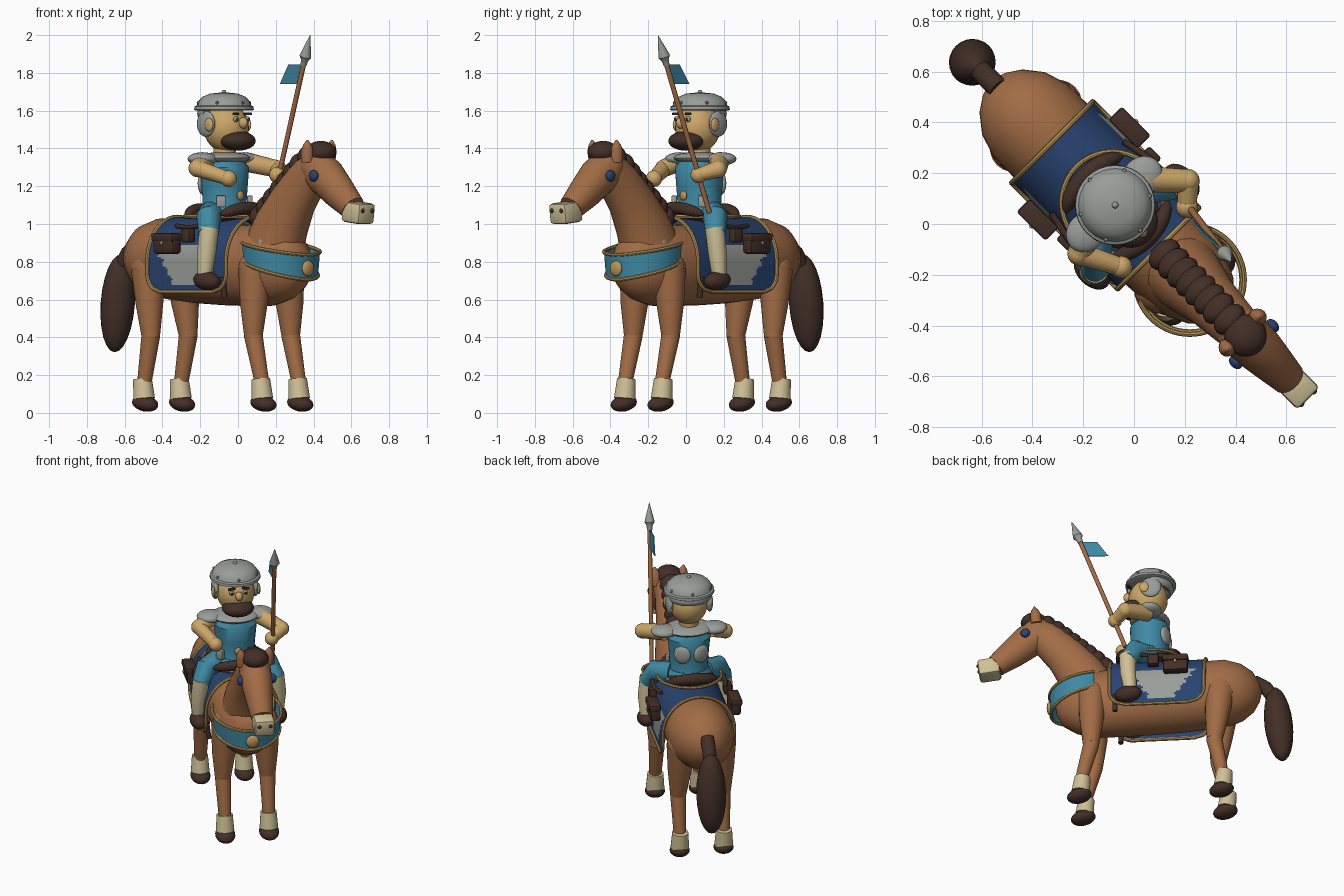
import bpy, bmesh, math
from mathutils import Vector, Matrix

if "Cube" in bpy.data.objects:
    bpy.data.objects.remove(bpy.data.objects["Cube"])

# Local frame while building: +x = where the horse heads, +y = its left side
COLORS = {
    "chestnut": (0.36, 0.15, 0.06), "dark_brown": (0.055, 0.028, 0.02),
    "teal": (0.05, 0.25, 0.37), "navy": (0.022, 0.055, 0.16),
    "steel": (0.32, 0.34, 0.32), "skin": (0.60, 0.38, 0.14),
    "cream": (0.62, 0.53, 0.31), "gold": (0.50, 0.31, 0.10),
}
MATS = {}
for n, c in COLORS.items():
    MATS[n] = bpy.data.materials.new(n)
    MATS[n].diffuse_color = (*c, 1)


def finish(bm, name, *mats):
    bmesh.ops.recalc_face_normals(bm, faces=bm.faces)
    me = bpy.data.meshes.new(name)
    bm.to_mesh(me)
    bm.free()
    for m in mats:
        me.materials.append(MATS[m])
    ob = bpy.data.objects.new(name, me)
    bpy.context.collection.objects.link(ob)
    return ob


def ball(name, c, r, mat, pitch=0, yaw=0, seg=24):
    r = (r, r, r) if isinstance(r, (int, float)) else r
    bm = bmesh.new()
    m = (Matrix.Translation(c) @ Matrix.Rotation(yaw, 4, 'Z')
         @ Matrix.Rotation(pitch, 4, 'Y') @ Matrix.Diagonal((*r, 1)))
    bmesh.ops.create_uvsphere(bm, u_segments=seg, v_segments=seg // 2, radius=1, matrix=m)
    return finish(bm, name, mat)


def box(name, c, size, mat, pitch=0, yaw=0, bevel=0.0):
    bm = bmesh.new()
    m = (Matrix.Translation(c) @ Matrix.Rotation(yaw, 4, 'Z')
         @ Matrix.Rotation(pitch, 4, 'Y') @ Matrix.Diagonal((*size, 1)))
    bmesh.ops.create_cube(bm, size=1, matrix=m)
    if bevel:
        bmesh.ops.bevel(bm, geom=bm.edges[:], offset=bevel, segments=2, affect='EDGES', profile=0.5)
    return finish(bm, name, mat)


def tube(name, pts, radii, mat, seg=20, closed=False):
    """Sweep an ellipse (lateral, in-plane radius) along a path."""
    pts = [Vector(p) for p in pts]
    n = len(pts)
    if isinstance(radii, (int, float)):
        radii = [radii] * n
    bm, rings, side = bmesh.new(), [], None
    for i, p in enumerate(pts):
        a = pts[i - 1] if (closed or i) else p
        b = pts[(i + 1) % n] if (closed or i < n - 1) else p
        t = (b - a).normalized()
        if side is None:
            side = Vector((0, 1, 0)) if abs(t.y) < 0.9 else Vector((1, 0, 0))
        side = (side - t * side.dot(t)).normalized()
        up = t.cross(side)
        ra, rb = radii[i] if isinstance(radii[i], tuple) else (radii[i], radii[i])
        rings.append([bm.verts.new(p + side * ra * math.cos(k * math.tau / seg)
                                   + up * rb * math.sin(k * math.tau / seg)) for k in range(seg)])
    for i in range(n if closed else n - 1):
        A, B = rings[i], rings[(i + 1) % n]
        for k in range(seg):
            bm.faces.new((A[k], A[(k + 1) % seg], B[(k + 1) % seg], B[k]))
    if not closed:
        bm.faces.new(rings[0])
        bm.faces.new(rings[-1])
    return finish(bm, name, mat)


# Horse trunk, neck and head
trunk = [(-.795, .82, .01, .01), (-.78, .82, .06, .065), (-.74, .82, .12, .13), (-.67, .82, .175, .18),
         (-.58, .82, .203, .21), (-.45, .81, .205, .215), (-.3, .79, .2, .21), (-.1, .785, .2, .215),
         (.1, .78, .195, .215), (.25, .78, .185, .213), (.35, .785, .165, .19), (.43, .79, .125, .15),
         (.48, .79, .07, .08), (.492, .79, .01, .01)]
tube("horse_body", [(u, 0, z) for u, z, a, b in trunk], [(a, b) for u, z, a, b in trunk], "chestnut", 32)
tube("horse_neck", [(.27, 0, .87), (.33, 0, 1.0), (.42, 0, 1.13), (.52, 0, 1.24), (.6, 0, 1.31)],
     [(.15, .17), (.135, .15), (.112, .128), (.1, .115), (.09, .1)], "chestnut", 28)
ball("horse_poll", (.6, 0, 1.30), .1, "chestnut")
tube("horse_head", [(.58, 0, 1.30), (.66, 0, 1.25), (.76, 0, 1.165), (.86, 0, 1.085)],
     [(.095, .1), (.1, .105), (.085, .09), (.068, .068)], "chestnut", 28)
box("muzzle", (.9, 0, 1.06), (.135, .125, .11), "cream", pitch=.12, bevel=.018)
ball("forehead_patch", (.735, 0, 1.255), (.065, .072, .03), "steel", pitch=.72)
ball("forelock", (.62, 0, 1.38), (.085, .083, .06), "dark_brown")
mane = [(.17, 1.04), (.22, 1.09), (.27, 1.135), (.32, 1.18), (.37, 1.225), (.42, 1.27), (.47, 1.315), (.53, 1.355)]
for i, (u, z) in enumerate(mane):
    ball(f"mane_{i}", (u, 0, z), (.05, .072, .065), "dark_brown", pitch=.3, seg=16)
tube("tail_dock", [(-.75, 0, .89), (-.82, 0, .845), (-.87, 0, .77)], .043, "dark_brown")
ball("tail", (-.9, 0, .58), (.088, .093, .26), "dark_brown", pitch=.1)
for s in (-1, 1):
    ball("horse_eye", (.668, s * .102, 1.255), (.03, .022, .03), "navy")
    ball("nostril", (.965, s * .035, 1.07), .013, "dark_brown", seg=12)
    tube("horse_ear", [(.6, s * .08, 1.33), (.605, s * .086, 1.39), (.61, s * .09, 1.42), (.612, s * .092, 1.445)],
         [.034, .034, .022, .004], "chestnut", 14)
    ball("shoulder_mark", (.3, s * .133, .9), (.03, .012, .035), "steel", seg=12)
    # Legs: hip, knee, ankle, then sock and hoof
    for nm, u0, u1, u2, r0 in (("rear", -.545, -.513, -.565, .098), ("front", .25, .255, .32, .092)):
        ball(nm + "_hip", (u0, s * .125, .76), (r0, r0 * .9, .11), "chestnut")
        tube(nm + "_upper_leg", [(u0, s * .125, .76), ((u0 + u1) / 2, s * .134, .58), (u1, s * .14, .41)],
             [r0 * .95, .074, .05], "chestnut")
        ball(nm + "_knee", (u1, s * .14, .41), .05, "chestnut", seg=16)
        tube(nm + "_lower_leg", [(u1, s * .14, .41), (u2, s * .138, .15)], [.05, .038], "chestnut")
        tube(nm + "_sock", [(u2 - .012, s * .138, .18), (u2, s * .138, .075)], [.05, .058], "cream")
        ball(nm + "_hoof", (u2 + .008, s * .138, .05), (.078, .062, .042), "dark_brown", pitch=.2)


# Draped blanket: (u, t) grid over the back, painted crest chosen by position
U0, U1, TMAX, COR = -.455, .135, .52, .1


def drape(t, grow=0.0):
    a = abs(t) / .36 * math.pi / 2
    s = 1 if t > 0 else -1
    if a < math.pi / 2:
        return s * (.222 + grow) * math.sin(a), .8 + (.235 + grow) * math.cos(a)
    return s * (.222 + grow), .8 - (abs(t) - .36)


def span(t):
    d = max(0, abs(t) - (TMAX - COR))
    cut = COR - math.sqrt(max(0, COR * COR - d * d))
    return U0 + cut, U1 - cut


NU, NT = 48, 84
bm = bmesh.new()
grid = []
for j in range(NT + 1):
    t = TMAX * (2 * j / NT - 1)
    lo, hi = span(t)
    v, z = drape(t)
    grid.append([bm.verts.new((lo + (hi - lo) * i / NU, v, z)) for i in range(NU + 1)])
for j in range(NT):
    for i in range(NU):
        f = bm.faces.new((grid[j][i], grid[j][i + 1], grid[j + 1][i + 1], grid[j + 1][i]))
        c = f.calc_center_median()
        k = (c.z - .675) / .21
        half = .07 + .14 * k + .012 * math.sin(c.z * 130)
        f.material_index = int(0 < k < 1 and abs(c.x + .19) < half)
finish(bm, "saddle_blanket", "navy", "steel")
edge = []
ts = [TMAX * (2 * j / 60 - 1) for j in range(61)]
edge += [(span(t)[0], *drape(t, .003)) for t in ts]
edge += [(span(t)[1], *drape(t, .003)) for t in reversed(ts)]
tube("blanket_trim", edge, .011, "gold", 8, closed=True)

# Chest strap with gold edging and boss
bm = bmesh.new()
rows = ([], [])
for i in range(41):
    a = math.radians(112) * (i / 20 - 1)
    k = (abs(a) / math.radians(112)) ** 1.5
    zc, h = .77 + .08 * k, .066 - .016 * k
    for row, z, r in ((rows[0], zc - h, .205), (rows[1], zc + h, .215)):
        row.append((.31 + r * math.cos(a), r * math.sin(a), z))
lo, hi = [[bm.verts.new(p) for p in row] for row in rows]
for i in range(40):
    bm.faces.new((lo[i], lo[i + 1], hi[i + 1], hi[i]))
finish(bm, "chest_strap", "teal")
for row in rows:
    tube("chest_strap_edge", row, .01, "gold", 8)
ball("chest_boss", (.525, 0, .765), (.018, .042, .042), "gold")

# Saddle and bags
ball("saddle_seat", (-.1, 0, 1.045), (.19, .15, .045), "dark_brown")
for nm, u, r, z, bend in (("cantle", -.27, .035, 1.075, .05), ("pommel", .08, .033, 1.085, -.05)):
    ks = [i / 8 - 1 for i in range(17)]
    tube(nm, [(u + bend * k * k, .16 * k, z - .035 * k * k) for k in ks],
         [max(.006, r * math.sqrt(1 - k ** 4)) for k in ks], "dark_brown", 14)
tube("saddle_rim", [(-.12 + .2 * math.cos(a), .2 * math.sin(a), 1.04) for a in
                    [i * math.tau / 40 for i in range(40)]], .01, "gold", 8, closed=True)
for s in (-1, 1):
    box("saddle_bag", (-.28, s * .252, .895), (.155, .065, .105), "dark_brown", bevel=.015)
    box("bag_flap", (-.28, s * .256, .93), (.162, .075, .045), "dark_brown", bevel=.012)
    ball("bag_clasp", (-.28, s * .294, .9), (.01, .006, .012), "gold", seg=10)
    box("small_pouch", (-.14, s * .235, .94), (.07, .05, .075), "dark_brown", bevel=.012)
    tube("bag_strap", [(-.26, s * .2, .99), (-.14, s * .225, .98), (0, s * .225, 1.0)], .013, "dark_brown", 10)
    tube("girth_strap", [(.1, s * .215, .72), (.1, s * .2, .61)], .016, "dark_brown", 10)

# Rider torso
tube("torso", [(-.1, 0, 1.04), (-.1, 0, 1.1), (-.1, 0, 1.2), (-.1, 0, 1.3), (-.1, 0, 1.35)],
     [(.135, .13), (.118, .113), (.125, .12), (.135, .125), (.09, .09)], "teal", 28)
tube("tunic_skirt", [(-.1, 0, 1.09), (-.1, 0, 1.03)], [(.125, .12), (.165, .15)], "teal", 28)
ball("collar", (-.1, 0, 1.35), (.125, .15, .032), "steel")
tube("rider_neck", [(-.1, 0, 1.33), (-.1, 0, 1.42)], .06, "skin")
for s in (-1, 1):
    ball("back_plate", (-.203, s * .06, 1.215), (.022, .055, .06), "steel", yaw=s * -.45)
    box("belt_buckle", (-.02, s * .108, 1.12), (.05, .03, .06), "steel", yaw=s * -.75, bevel=.004)
    ball("shoulder_plate", (-.11, s * .155, 1.345), (.075, .085, .035), "steel")
    # Legs and boots
    tube("thigh", [(-.1, s * .1, 1.05), (-.02, s * .2, 1.035), (.02, s * .24, .95)], [.07, .065, .054], "teal")
    tube("shin", [(.02, s * .235, .98), (.015, s * .25, .85), (.0, s * .25, .72)], [.052, .05, .038], "cream")
    ball("boot", (.015, s * .25, .70), (.085, .055, .05), "dark_brown", pitch=.12)
    # Arms
    elbow, hand = ((.03, .27, 1.29), (.1, .195, 1.26)) if s > 0 else ((-.07, -.235, 1.295), (.085, -.155, 1.24))
    tube("upper_arm", [(-.1, s * .15, 1.33), elbow], [.052, .046], "skin")
    ball("elbow", elbow, .047, "skin", seg=16)
    tube("forearm", [elbow, hand], [.045, .036], "skin")
    ball("hand", hand, .044, "skin", seg=16)
    # Face and helmet sides
    ball("ear_guard", (-.115, s * .125, 1.53), (.065, .022, .068), "steel")
    ball("ear_guard_boss", (-.075, s * .142, 1.525), (.03, .012, .036), "skin", seg=16)
    ball("eye", (.027, s * .043, 1.555), (.012, .016, .016), "steel", seg=12)
    ball("pupil", (.037, s * .043, 1.553), .008, "dark_brown", seg=10)
    box("eyebrow", (.028, s * .045, 1.583), (.018, .045, .012), "dark_brown", yaw=s * -.35, bevel=.003)
ball("waist_rosette", (.02, 0, 1.15), (.012, .025, .025), "gold", seg=16)

# Head, beard and helmet
ball("head", (-.088, 0, 1.51), (.122, .118, .13), "skin", seg=32)
ball("nose", (.04, 0, 1.535), (.026, .024, .03), "skin", seg=16)
ball("beard", (.0, 0, 1.44), (.088, .1, .052), "dark_brown")
prof = [(.148, 1.6), (.158, 1.605), (.156, 1.622), (.144, 1.628), (.136, 1.65), (.115, 1.673), (.075, 1.69), (.01, 1.697)]
tube("helmet", [(-.105, 0, z) for r, z in prof], [r for r, z in prof], "steel", 32)
ball("helmet_knob", (-.105, 0, 1.698), .013, "steel", seg=12)
for i in range(6):
    a = i * math.tau / 6
    ball("helmet_rivet", (-.105 + .14 * math.cos(a), .14 * math.sin(a), 1.642), .009, "steel", seg=8)
tube("neck_guard", [(-.105 + .12 * math.cos(a), .12 * math.sin(a), 1.585) for a in
                    [math.radians(95 + i * 10) for i in range(18)]], [(.022, .03)] * 18, "steel", 12)

# Lance with blade and pennant
butt, tip = Vector((.035, .21, 1.06)), Vector((.375, .165, 2.0))
L = lambda k: butt.lerp(tip, k)
tube("lance_shaft", [L(0), L(.86)], .0135, "chestnut", 12)
tube("lance_blade", [L(.83), L(.86), L(.88), L(1)], [.016, .02, .032, .001], "steel", 12)
bm = bmesh.new()
p = [L(.835), L(.725), Vector((.145, .17, 1.74)), Vector((.215, .165, 1.845))]
fr = [bm.verts.new(q + Vector((0, .003, 0))) for q in p]
bk = [bm.verts.new(q - Vector((0, .003, 0))) for q in p]
bm.faces.new(fr)
bm.faces.new(bk[::-1])
for i in range(4):
    bm.faces.new((fr[i], bk[i], bk[(i + 1) % 4], fr[(i + 1) % 4]))
finish(bm, "pennant", "teal")

# Turn the whole group to its diagonal heading and smooth it
for ob in bpy.context.scene.objects:
    ob.rotation_euler = (0, 0, -math.pi / 4)
    ob.select_set(True)
    bpy.context.view_layer.objects.active = ob
bpy.ops.object.shade_smooth_by_angle(angle=math.radians(40))

for m in bpy.data.materials:
    if m.users and not m.is_grease_pencil:
        m.use_nodes = True
        m.node_tree.nodes["Principled BSDF"].inputs["Base Color"].default_value = m.diffuse_color
